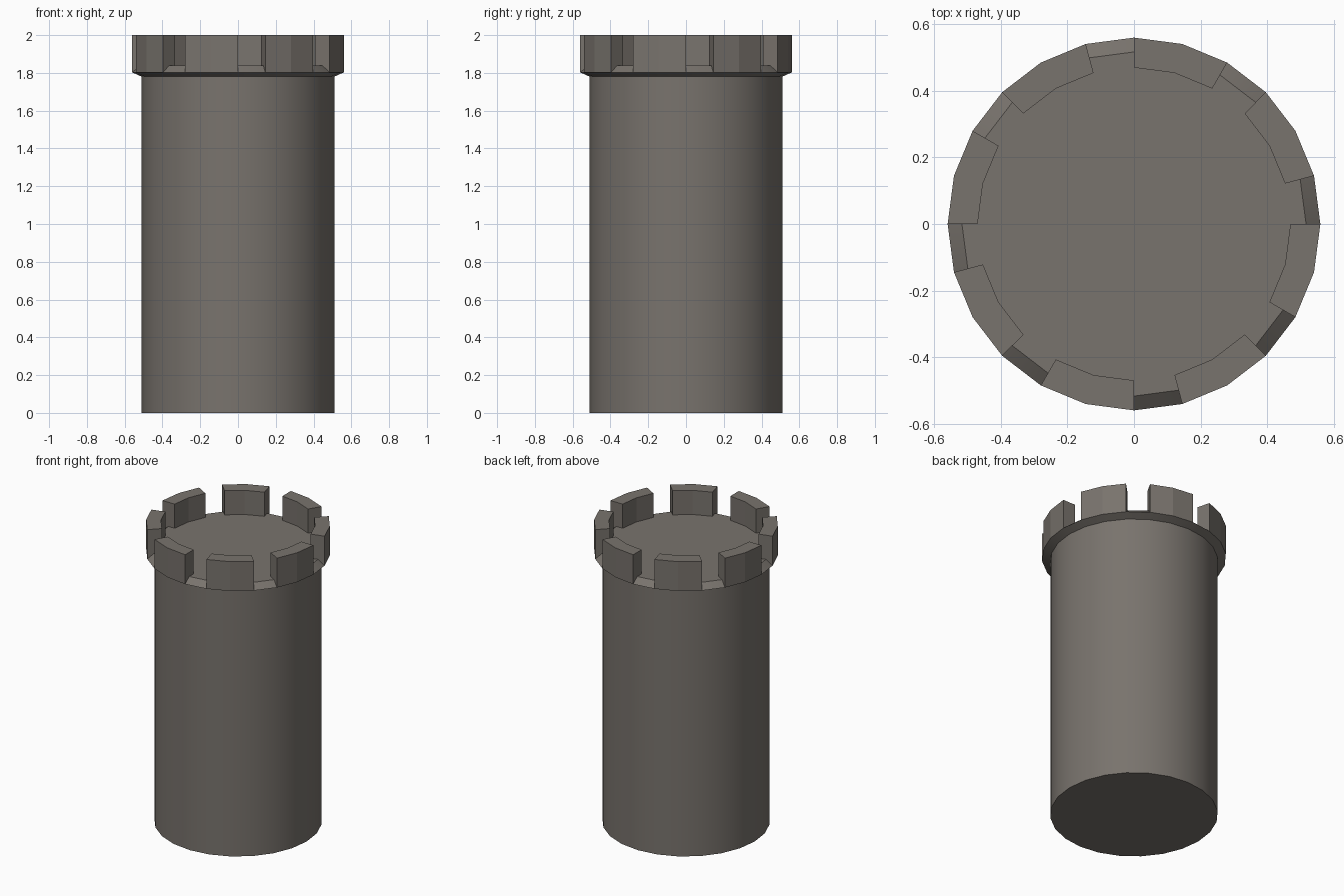
import bpy, bmesh, math

if "Cube" in bpy.data.objects:
    bpy.data.objects.remove(bpy.data.objects["Cube"])

SIDES = 24
STEP = 2 * math.pi / SIDES

stone = bpy.data.materials.new("grey_brown_stone")
stone.diffuse_color = (0.19, 0.172, 0.153, 1)
stone.use_nodes = True
stone.node_tree.nodes["Principled BSDF"].inputs["Base Color"].default_value = stone.diffuse_color


def point(r, z, i):
    return (r * math.cos(i * STEP), r * math.sin(i * STEP), z)


def finish(name, bm):
    bmesh.ops.recalc_face_normals(bm, faces=bm.faces)
    mesh = bpy.data.meshes.new(name)
    bm.to_mesh(mesh)
    bm.free()
    mesh.materials.append(stone)
    ob = bpy.data.objects.new(name, mesh)
    bpy.context.collection.objects.link(ob)
    return ob


# Tower shaft with flared rim and flat floor
bm = bmesh.new()
profile = [(0.51, 0), (0.51, 1.78), (0.56, 1.803), (0.517, 1.838)]
rings = [[bm.verts.new(point(r, z, i)) for i in range(SIDES)] for r, z in profile]
for a, b in zip(rings, rings[1:]):
    for i in range(SIDES):
        j = (i + 1) % SIDES
        bm.faces.new((a[i], a[j], b[j], b[i]))
bm.faces.new(rings[0])
bm.faces.new(rings[-1])
tower = finish("tower_shaft", bm)
bpy.context.view_layer.objects.active = tower
tower.select_set(True)
bpy.ops.object.shade_smooth_by_angle(angle=math.radians(20))

# Battlements: eight blocks, two segments wide, one segment gap
section = [(0.56, 1.803), (0.56, 2.0), (0.47, 2.0), (0.47, 1.838), (0.517, 1.838)]
n = len(section)
bm = bmesh.new()
for k in range(8):
    cuts = [[bm.verts.new(point(r, z, 3 * k - 2 + s)) for r, z in section] for s in range(3)]
    for a, b in zip(cuts, cuts[1:]):
        for i in range(3):  # outer, top and inner faces
            bm.faces.new((a[i], a[i + 1], b[i + 1], b[i]))
    bm.faces.new(cuts[0])
    bm.faces.new(cuts[-1])
finish("battlements", bm)
